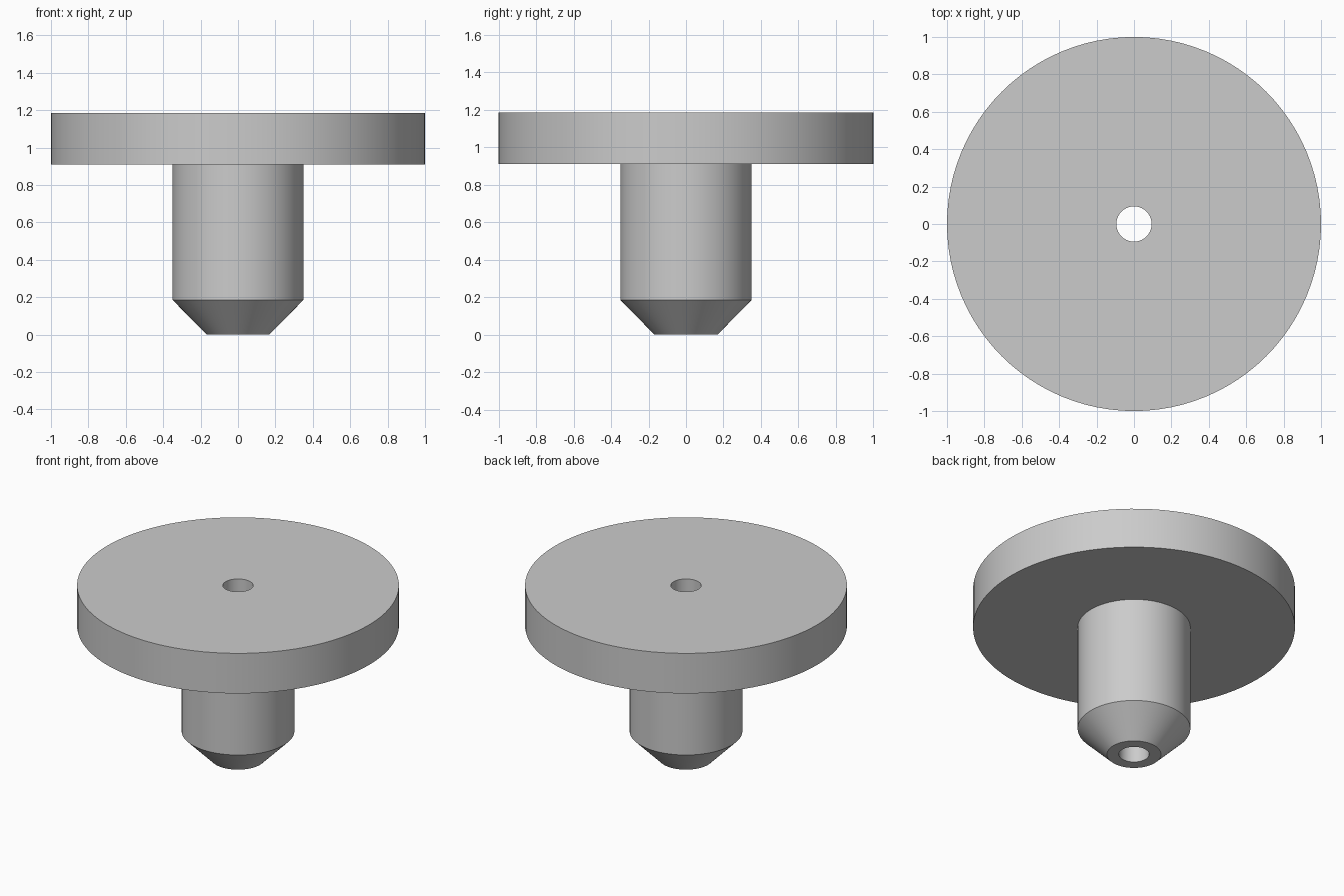
import bpy
import bmesh
import math

cube = bpy.data.objects.get("Cube")
if cube:
    bpy.data.objects.remove(cube, do_unlink=True)

SIDES = 96
BORE = 0.094      # radius of the through hole
STEM = 0.35       # radius of the stem
DISC_BOTTOM, DISC_TOP = 0.91, 1.185

grey = bpy.data.materials.new("plain_grey")
grey.use_nodes = True
colour = (0.6, 0.6, 0.6, 1)
grey.diffuse_color = colour
grey.node_tree.nodes["Principled BSDF"].inputs["Base Color"].default_value = colour


def lathe(name, profile):
    """Spin a closed (radius, height) profile around the z axis."""
    bm = bmesh.new()
    verts = [bm.verts.new((r, 0, z)) for r, z in profile]
    edges = [bm.edges.new((v, verts[(i + 1) % len(verts)]))
             for i, v in enumerate(verts)]
    bmesh.ops.spin(bm, geom=verts + edges, cent=(0, 0, 0), axis=(0, 0, 1),
                   angle=math.tau, steps=SIDES, use_merge=True)
    bmesh.ops.remove_doubles(bm, verts=bm.verts[:], dist=1e-4)
    bmesh.ops.recalc_face_normals(bm, faces=bm.faces[:])
    mesh = bpy.data.meshes.new(name)
    bm.to_mesh(mesh)
    bm.free()
    mesh.materials.append(grey)
    obj = bpy.data.objects.new(name, mesh)
    bpy.context.collection.objects.link(obj)
    bpy.ops.object.select_all(action="DESELECT")
    obj.select_set(True)
    bpy.context.view_layer.objects.active = obj
    bpy.ops.object.shade_smooth_by_angle(angle=math.radians(30))
    return obj


# Flanged pin in one piece: tapered tip, stem, wide disc, bore through all
lathe("flanged_pin", [
    (BORE, 0), (0.168, 0), (STEM, 0.185),
    (STEM, DISC_BOTTOM), (1, DISC_BOTTOM),
    (1, DISC_TOP), (BORE, DISC_TOP),
])
